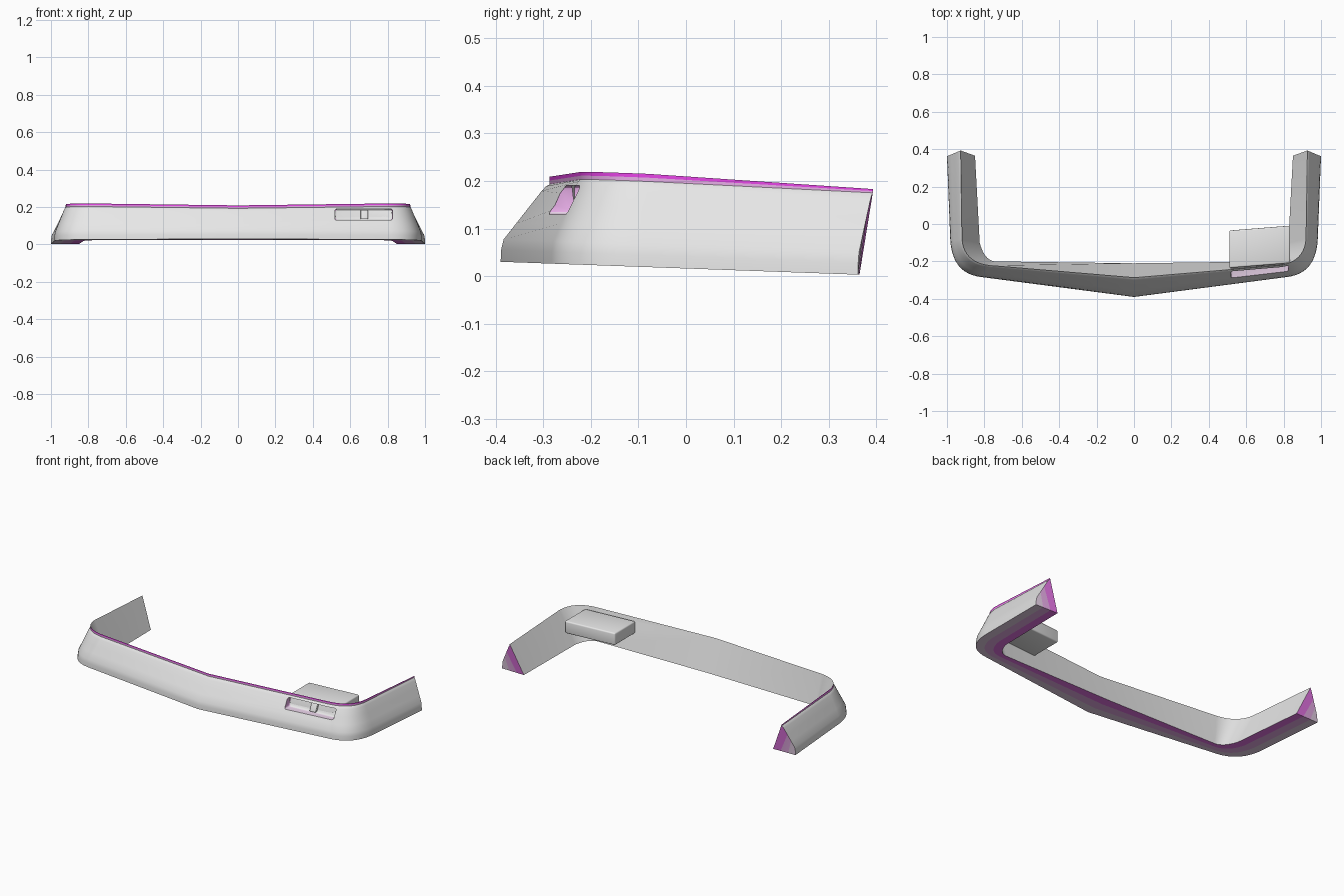
import bpy, bmesh, math
from mathutils import Vector

if "Cube" in bpy.data.objects:
    bpy.data.objects.remove(bpy.data.objects["Cube"])


def material(name, rgb):
    m = bpy.data.materials.new(name)
    m.use_nodes = True
    m.diffuse_color = (*rgb, 1)
    m.node_tree.nodes["Principled BSDF"].inputs["Base Color"].default_value = (*rgb, 1)
    return m


# Light grey, and magenta fading towards it
MATS = [material(name, (0.8, green, 0.8)) for name, green in (
    ("light grey", 0.8), ("magenta", 0.06), ("strong pink", 0.18),
    ("mid pink", 0.42), ("pale pink", 0.64))]
GREY, MAGENTA, STRONG, MID, PALE = range(5)


def make_object(name, bm):
    bmesh.ops.recalc_face_normals(bm, faces=bm.faces)
    mesh = bpy.data.meshes.new(name)
    bm.to_mesh(mesh)
    bm.free()
    for m in MATS:
        mesh.materials.append(m)
    ob = bpy.data.objects.new(name, mesh)
    bpy.context.collection.objects.link(ob)
    return ob


def activate(ob):
    bpy.ops.object.select_all(action='DESELECT')
    ob.select_set(True)
    bpy.context.view_layer.objects.active = ob


def all_grey(normal):
    return GREY


def slot_wall(normal):
    """Grey back, pale floor, pink sides."""
    if normal.y > 0.7:
        return GREY
    return PALE if normal.z < -0.5 else MID


def box(name, centre, size, bevel, lean=0, paint=all_grey):
    """Bevelled box that follows the sweep of the bar and leans back with height."""
    bm = bmesh.new()
    bmesh.ops.create_cube(bm, size=1)
    bmesh.ops.scale(bm, vec=size, verts=bm.verts)
    bmesh.ops.bevel(bm, geom=bm.edges[:], offset=bevel, segments=3, profile=0.5, affect='EDGES')
    bm.normal_update()
    for f in bm.faces:
        f.material_index = paint(f.normal)
    for v in bm.verts:
        v.co.y += 0.08 * v.co.x + lean * v.co.z
        v.co += Vector(centre)
    return make_object(name, bm)


def rail(centre, start, corner, stop, end, steps=14):
    """Half rail: straight front, rounded corner, straight arm."""
    a, b, c = Vector(start), Vector(corner), Vector(stop)
    arc = []
    for i in range(steps + 1):
        t = i / steps
        arc.append(a * (1 - t) ** 2 + b * 2 * t * (1 - t) + c * t * t)
    return [Vector(centre)] + arc + [Vector(end)]


def bottom_rail(*points):
    return rail(*[(x, y, 0.03 - 0.036 * (y + 0.39)) for x, y in points])


# Three guiding rails of the bar
outer = bottom_rail((0, -.39), (.82, -.283), (.97, -.264), (.982, -.09), (1, .362))
inner = bottom_rail((0, -.21), (.74, -.2), (.8, -.197), (.825, -.1), (.85, .365))
top = rail((0, -.287, .209), (.77, -.222, .219), (.91, -.207, .22),
           (.92, -.08, .215), (.927, .393, .183))


def section(o, t, i, lip):
    def toward(f, z):
        p = o.lerp(t, f)
        return Vector((p.x, p.y, z))
    low = toward(.06, o.z + .047)
    high = toward(.84, t.z - lip - .014)
    return [o, toward(.01, o.z + .025), low, low.lerp(high, .33), low.lerp(high, .67), high,
            toward(.93, t.z - lip - .004), toward(1, t.z - lip), toward(1, t.z - lip / 2),
            t, i, i.lerp(o, .33), i.lerp(o, .67)]


strip_mats = [GREY] * 7 + [MID, MAGENTA, GREY, STRONG, MID, PALE]
half = []
for k, (o, t, i) in enumerate(zip(outer, top, inner)):
    half.append(section(o, t, i, .016 if k < len(outer) - 1 else .008))
mirrored = [[Vector((-p.x, p.y, p.z)) for p in s] for s in reversed(half[1:])]

# Bumper bar: loft the sections, then close both ends with fading bands
bm = bmesh.new()
rings = [[bm.verts.new(p) for p in s] for s in mirrored + half]
count = len(strip_mats)
for a, b in zip(rings, rings[1:]):
    for j, mat in enumerate(strip_mats):
        n = (j + 1) % count
        bm.faces.new((a[j], a[n], b[n], b[j])).material_index = mat
for ring in (rings[0], rings[-1]):
    for band, mat in ((ring[4:12], STRONG), (ring[3:5] + ring[11:13], MID),
                      (ring[0:4] + ring[12:13], PALE)):
        bm.faces.new(band).material_index = mat
bar = make_object("bumper_bar", bm)

# Housing box behind the slot, and the leaning slot cut into both
housing = box("slot_housing", (.672, -.122, .16), (.325, .2, .075), .008)
cutter = box("slot_cutter", (.672, -.265, .16), (.308, .1, .06), .01, .46, slot_wall)

for ob in (bar, housing):
    mod = ob.modifiers.new("slot", 'BOOLEAN')
    mod.operation = 'DIFFERENCE'
    mod.solver = 'EXACT'
    mod.object = cutter
    activate(ob)
    bpy.ops.object.modifier_apply(modifier=mod.name)
bpy.data.objects.remove(cutter)

# Divider on the back of the slot
divider = box("slot_divider", (.675, -.217, .16), (.04, .025, .05), .004, .46)

for ob in (bar, housing, divider):
    activate(ob)
    bpy.ops.object.shade_smooth_by_angle(angle=math.radians(30))
